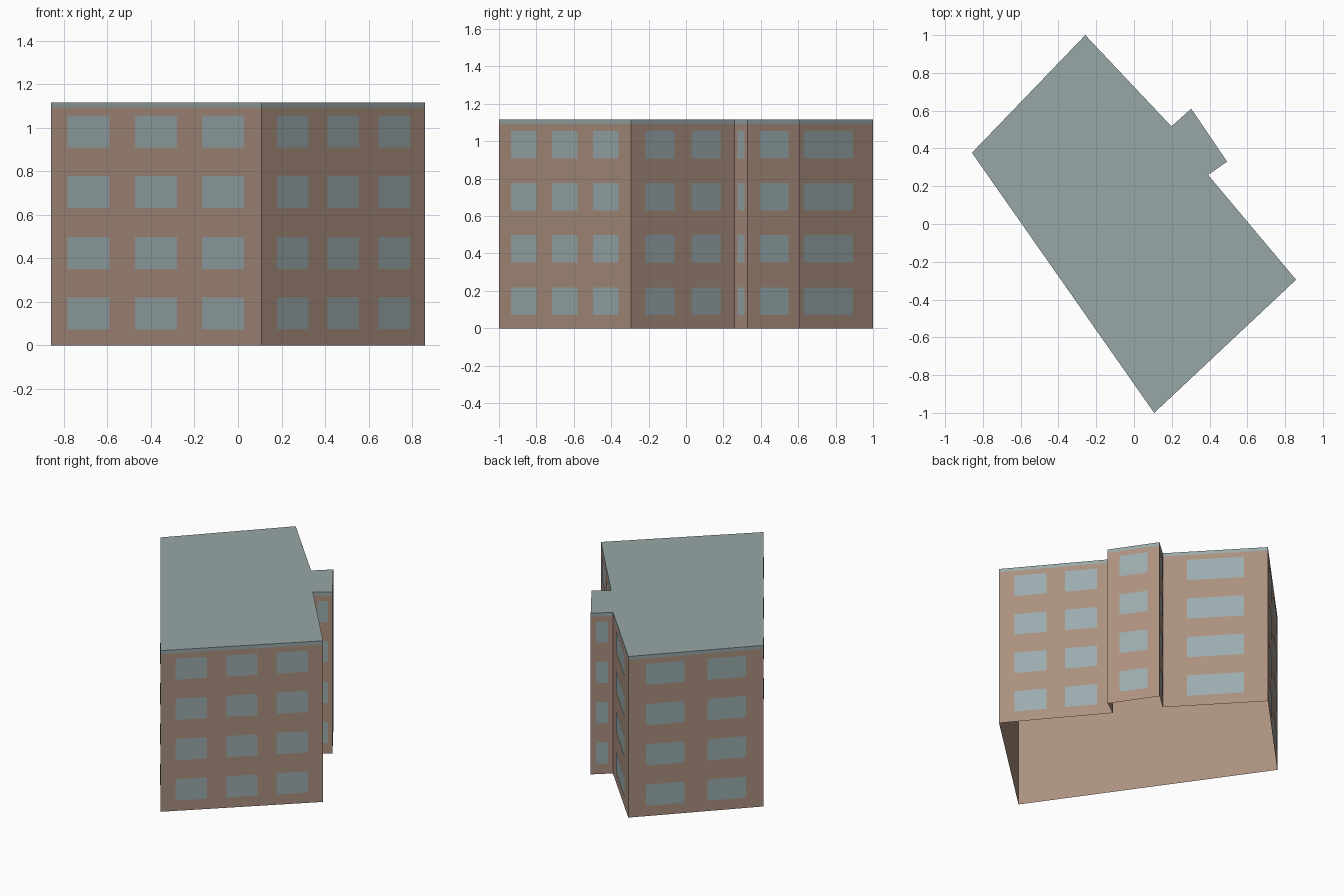
import bpy, bmesh
from mathutils import Vector

cube = bpy.data.objects.get("Cube")
if cube:
    bpy.data.objects.remove(cube)


def material(name, colour):
    m = bpy.data.materials.new(name)
    m.use_nodes = True
    m.diffuse_color = (*colour, 1)
    m.node_tree.nodes["Principled BSDF"].inputs["Base Color"].default_value = (*colour, 1)
    return m


BRICK = material("brown wall", (0.41, 0.28, 0.212))
GLASS = material("grey blue glass", (0.325, 0.408, 0.42))
ROOF = material("grey green roof", (0.315, 0.388, 0.388))

EAVE, TOP = 1.092, 1.116
STOREYS = 4
STOREY = TOP / STOREYS
SILL, HEAD = 0.072, 0.219
PROUD = 0.002

# Footprint corners, anticlockwise, with the window spans along the wall that starts there
ONE = [(0.23, 0.775)]
PLAN = [
    ((0.107, -1.0), [(0.093, 0.286), (0.404, 0.596), (0.714, 0.907)]),
    ((0.858, -0.295), [(0.138, 0.418), (0.582, 0.862)]),
    ((0.392, 0.26), ONE),
    ((0.493, 0.33), ONE),
    ((0.303, 0.61), ONE),
    ((0.198, 0.517), ONE),
    ((-0.258, 1.0), [(0.13, 0.415), (0.585, 0.87)]),
    ((-0.858, 0.377), [(0.08, 0.28), (0.4, 0.6), (0.72, 0.92)]),
]
CORNERS = [Vector((*p, 0)) for p, _ in PLAN]
WALLS = [(a, CORNERS[(k + 1) % len(PLAN)], PLAN[k][1]) for k, a in enumerate(CORNERS)]


def panel(bm, a, b, low, high):
    """Upright rectangle from a to b between two heights."""
    spots = ((a, low), (b, low), (b, high), (a, high))
    bm.faces.new([bm.verts.new((p.x, p.y, z)) for p, z in spots])


def finish(name, bm, mat):
    bmesh.ops.remove_doubles(bm, verts=bm.verts, dist=0.0001)
    mesh = bpy.data.meshes.new(name)
    bm.to_mesh(mesh)
    bm.free()
    mesh.materials.append(mat)
    ob = bpy.data.objects.new(name, mesh)
    bpy.context.scene.collection.objects.link(ob)


# Outer walls, open underneath
bm = bmesh.new()
for a, b, _ in WALLS:
    panel(bm, a, b, 0, EAVE)
finish("walls", bm, BRICK)

# Window panes, thin plates just proud of each wall
bm = bmesh.new()
for a, b, spans in WALLS:
    out = (b - a).cross(Vector((0, 0, 1))).normalized() * PROUD
    for start, end in spans:
        for k in range(STOREYS):
            panel(bm, a.lerp(b, start) + out, a.lerp(b, end) + out,
                  SILL + k * STOREY, HEAD + k * STOREY)
finish("windows", bm, GLASS)

# Flat roof with its edge band
bm = bmesh.new()
for a, b, _ in WALLS:
    panel(bm, a, b, EAVE, TOP)
bm.faces.new([bm.verts.new((c.x, c.y, TOP)) for c in CORNERS])
finish("roof", bm, ROOF)
